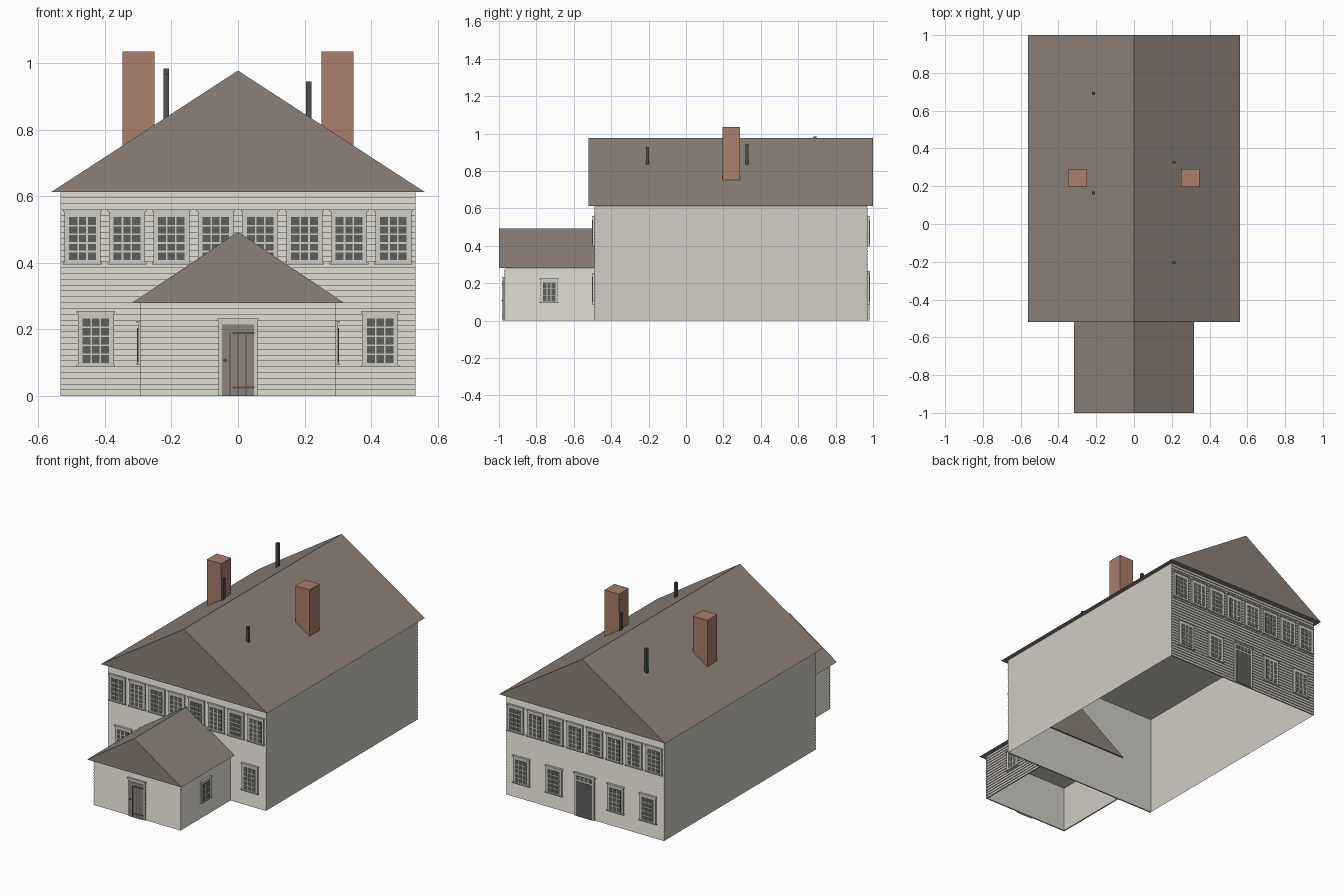
import bpy, bmesh
from math import pi
from mathutils import Matrix, Vector

cube = bpy.data.objects.get("Cube")
if cube:
    bpy.data.objects.remove(cube, do_unlink=True)


def material(name, rgb):
    lin = [((c / 255 + 0.055) / 1.055) ** 2.4 for c in rgb] + [1]
    m = bpy.data.materials.new(name)
    m.use_nodes = True
    m.diffuse_color = lin
    m.node_tree.nodes["Principled BSDF"].inputs["Base Color"].default_value = lin
    return m


WALL = material("wall_cream", (208, 205, 196))
TRIM = material("trim_grey", (205, 204, 197))
ROOF = material("roof_brown", (140, 129, 121))
BRICK = material("chimney_brick", (168, 126, 109))
DARK = material("glass_dark", (92, 96, 91))
METAL = material("pipe_metal", (78, 82, 79))


def box(bm, x, y, z, mat=0):
    """Box between the given (low, high) pairs."""
    size = Vector((x[1] - x[0], y[1] - y[0], z[1] - z[0]))
    mid = Vector((sum(x) / 2, sum(y) / 2, sum(z) / 2))
    res = bmesh.ops.create_cube(bm, size=1, matrix=Matrix.Translation(mid) @ Matrix.Diagonal(size).to_4x4())
    faces = {f for v in res["verts"] for f in v.link_faces}
    for f in faces:
        f.material_index = mat
    return faces


def prism(bm, profile, direction):
    """Extrude a closed profile along a direction."""
    face = bm.faces.new([bm.verts.new(p) for p in profile])
    ext = bmesh.ops.extrude_face_region(bm, geom=[face], use_keep_orig=True)
    moved = [v for v in ext["geom"] if isinstance(v, bmesh.types.BMVert)]
    bmesh.ops.translate(bm, verts=moved, vec=direction)
    bmesh.ops.recalc_face_normals(bm, faces=bm.faces)


def mesh(name, bm, mats):
    me = bpy.data.meshes.new(name)
    bm.to_mesh(me)
    bm.free()
    for m in mats:
        me.materials.append(m)
    return me


def place(name, me, loc=(0, 0, 0), turn=0):
    ob = bpy.data.objects.new(name, me)
    ob.location = loc
    ob.rotation_euler.z = turn
    bpy.context.collection.objects.link(ob)
    return ob


def block(name, mat, x, y, z, open_bottom=False):
    bm = bmesh.new()
    faces = box(bm, x, y, z)
    if open_bottom:
        low = min(faces, key=lambda f: f.calc_center_median().z)
        bmesh.ops.delete(bm, geom=[low], context="FACES_ONLY")
    return place(name, mesh(name, bm, [mat]))


def gable_roof(name, half, y0, y1, z0, z1):
    bm = bmesh.new()
    prism(bm, [(-half, y0, z0), (half, y0, z0), (0, y0, z1)], (0, y1 - y0, 0))
    place(name, mesh(name, bm, [ROOF]))


def siding(name, width, height, rows, loc, turn=0):
    """Overlapping clapboards facing local -y."""
    bm = bmesh.new()
    step, lip = height / rows, 0.006
    pts = [(-width / 2, 0.002, height), (-width / 2, 0.002, 0)]
    for i in range(rows):
        pts += [(-width / 2, -lip, i * step), (-width / 2, -0.001, (i + 1) * step)]
    prism(bm, pts, (width, 0, 0))
    place(name, mesh(name, bm, [WALL]), loc, turn)


def window_mesh(name, half, height, glass_half, glass_z, cols, rows):
    """Framed window facing local -y, with its sill at z = 0."""
    bm = bmesh.new()
    z0, z1 = glass_z
    box(bm, (-half, half), (-0.010, 0), (0, height))
    box(bm, (-half - 0.004, half + 0.004), (-0.014, 0), (0, 0.006))
    box(bm, (-half - 0.004, half + 0.004), (-0.014, 0), (height - 0.006, height))
    box(bm, (-glass_half, glass_half), (-0.0115, -0.009), glass_z, 1)
    for i in range(1, cols):
        x = -glass_half + 2 * glass_half * i / cols
        box(bm, (x - 0.0025, x + 0.0025), (-0.013, -0.009), glass_z)
    for i in range(1, rows):
        z = z0 + (z1 - z0) * i / rows
        box(bm, (-glass_half, glass_half), (-0.0128, -0.009), (z - 0.0025, z + 0.0025))
    return mesh(name, bm, [TRIM, DARK])


# Main house and front porch walls, open underneath
FRONT, BACK, PORCH, SIDE = -0.486, 0.967, -0.967, 0.288
block("house_walls", WALL, (-0.533, 0.533), (FRONT, BACK), (0, 0.612), True)
block("porch_walls", WALL, (-SIDE, SIDE), (PORCH, FRONT - 0.001), (0, 0.279), True)
siding("house_front_siding", 1.066, 0.612, 35, (0, FRONT, 0))
siding("house_back_siding", 1.066, 0.612, 35, (0, BACK, 0), pi)
siding("porch_front_siding", 2 * SIDE + 0.01, 0.279, 16, (0, PORCH, 0))
for s, side in ((1, "left"), (-1, "right")):
    siding(f"porch_{side}_siding", FRONT - PORCH, 0.279, 16,
           (s * SIDE, (PORCH + FRONT) / 2, 0), s * pi / 2)

# Roofs
gable_roof("house_roof", 0.56, -0.52, 1.0, 0.613, 0.977)
gable_roof("porch_roof", 0.318, -1.0, -0.475, 0.28, 0.493)

# Windows
upper = window_mesh("upper_window", 0.054, 0.165, 0.04, (0.013, 0.142), 3, 5)
lower = window_mesh("lower_window", 0.054, 0.168, 0.04, (0.012, 0.146), 3, 5)
small = window_mesh("porch_window", 0.047, 0.132, 0.033, (0.008, 0.112), 3, 3)
for wall, y, turn in (("front", FRONT, 0), ("back", BACK, pi)):
    for i in range(8):
        place(f"{wall}_upper_window_{i + 1}", upper, (-0.4667 + i * 0.1333, y - 0.003 * (1 - 2 * bool(turn)), 0.395), turn)
    for x in (-0.427, 0.427) if wall == "front" else (-0.427, -0.207, 0.207, 0.427):
        place(f"{wall}_lower_window", lower, (x, y - 0.003 * (1 - 2 * bool(turn)), 0.087), turn)
for s, side in ((1, "left"), (-1, "right")):
    place(f"porch_{side}_window", small, (s * (SIDE + 0.002), -0.732, 0.093), s * pi / 2)

# Front plank door with battens, straps and handle
bm = bmesh.new()
box(bm, (-0.058, 0.058), (-0.010, 0), (0, 0.232))
box(bm, (-0.062, 0.062), (-0.014, 0), (0.226, 0.233))
box(bm, (-0.048, 0.048), (-0.012, -0.009), (0, 0.215), 1)
for x in (-0.024, 0, 0.024):
    box(bm, (x - 0.0015, x + 0.0015), (-0.013, -0.011), (0.0, 0.19), 2)
for z in (0.025, 0.19):
    box(bm, (-0.016, 0.05), (-0.0145, -0.011), (z - 0.003, z + 0.003), 2)
box(bm, (-0.043, -0.035), (-0.018, -0.011), (0.104, 0.11), 2)
place("front_door", mesh("front_door", bm, [TRIM, ROOF, METAL]), (0, PORCH - 0.002, 0))

# Back door with transom
bm = bmesh.new()
box(bm, (-0.066, 0.066), (-0.010, 0), (0, 0.262))
box(bm, (-0.072, 0.072), (-0.014, 0), (0.255, 0.264))
box(bm, (-0.053, 0.053), (-0.012, -0.009), (0, 0.212), 1)
box(bm, (-0.053, 0.053), (-0.012, -0.009), (0.222, 0.246), 1)
for x in (-0.027, 0, 0.027):
    box(bm, (x - 0.002, x + 0.002), (-0.013, -0.009), (0.222, 0.246))
place("back_door", mesh("back_door", bm, [TRIM, DARK]), (0, BACK + 0.003, 0), pi)

# Chimneys
for s, side in ((1, "left"), (-1, "right")):
    xs = sorted((s * 0.25, s * 0.347))
    block(f"{side}_chimney", BRICK, xs, (0.195, 0.29), (0.75, 1.035))

# Vent pipes
for i, (x, y, top) in enumerate(((-0.215, 0.69, 0.983), (-0.215, 0.165, 0.967),
                                 (0.212, 0.325, 0.945), (0.212, -0.205, 0.928))):
    block(f"vent_pipe_{i + 1}", METAL, (x - 0.008, x + 0.008), (y - 0.008, y + 0.008), (0.82, top))
